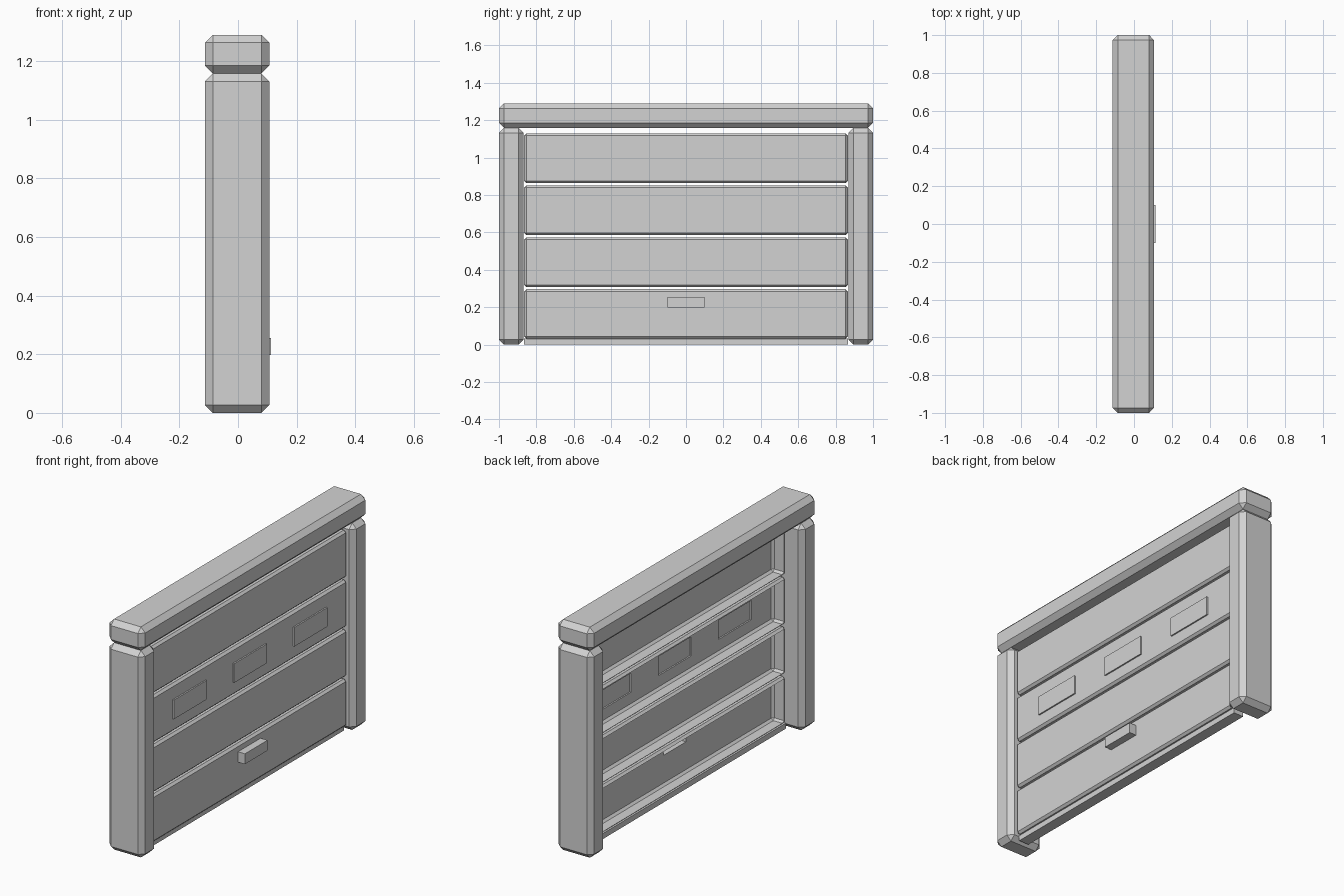
import bpy, bmesh
from mathutils import Vector

if "Cube" in bpy.data.objects:
    bpy.data.objects.remove(bpy.data.objects["Cube"])

grey = bpy.data.materials.new("light grey")
grey.diffuse_color = (0.65, 0.65, 0.65, 1)
grey.use_nodes = True
grey.node_tree.nodes["Principled BSDF"].inputs["Base Color"].default_value = grey.diffuse_color


def finish(bm, name):
    me = bpy.data.meshes.new(name)
    bm.to_mesh(me)
    bm.free()
    me.materials.append(grey)
    ob = bpy.data.objects.new(name, me)
    bpy.context.collection.objects.link(ob)
    return ob


def box_mesh(lo, hi, bevel=0.0):
    bm = bmesh.new()
    bmesh.ops.create_cube(bm, size=1)
    lo, hi = Vector(lo), Vector(hi)
    for v in bm.verts:
        v.co = Vector([(lo[i] + hi[i]) / 2 + v.co[i] * (hi[i] - lo[i]) for i in range(3)])
    if bevel:
        bmesh.ops.bevel(bm, geom=bm.edges[:], offset=bevel, segments=1,
                        profile=0.5, affect='EDGES')
    return bm


BACK, FRONT = -0.113, 0.107      # frame depth
P_BACK, P_FRONT = -0.012, 0.07   # door panel depth


def panel(name, z0, z1, bumps=(), depth=0.0):
    """Hollow door section, open at the back, with raised rectangles on its face."""
    bm = box_mesh((P_BACK, -0.865, z0), (P_FRONT, 0.865, z1), 0.012)
    back = [f for f in bm.faces if f.normal.x < -0.99]
    bmesh.ops.delete(bm, geom=back, context='FACES')
    cuts = set()
    for y0, y1, a, b in bumps:
        cuts |= {(1, y0), (1, y1), (2, a), (2, b)}
    for axis, value in sorted(cuts):
        co, no = Vector(), Vector()
        co[axis], no[axis] = value, 1
        bmesh.ops.bisect_plane(bm, geom=bm.verts[:] + bm.edges[:] + bm.faces[:],
                               plane_co=co, plane_no=no)
    bm.normal_update()
    for y0, y1, a, b in bumps:
        picked = []
        for f in bm.faces:
            c = f.calc_center_median()
            if f.normal.x > 0.99 and y0 < c.y < y1 and a < c.z < b:
                picked.append(f)
        res = bmesh.ops.extrude_face_region(bm, geom=picked)
        for v in res["geom"]:
            if isinstance(v, bmesh.types.BMVert):
                v.co.x += depth
        bmesh.ops.delete(bm, geom=[f for f in picked if f.is_valid], context='FACES_ONLY')
    return finish(bm, name)


# Side posts
for side, y0, y1 in (("left", -1, -0.868), ("right", 0.868, 1)):
    finish(box_mesh((BACK, y0, 0), (FRONT, y1, 1.158), 0.027), side + "_post")

# Header beam
finish(box_mesh((BACK, -1, 1.158), (FRONT, 1, 1.29), 0.027), "header_beam")

# Door sections: handle on the lowest, three windows on the third
handle = [(-0.1, 0.1, 0.197, 0.255)]
windows = [(c - 0.145, c + 0.145, 0.66, 0.767) for c in (-0.533, 0.0, 0.533)]
details = {0: (handle, 0.043), 2: (windows, 0.008)}
for i in range(4):
    z0 = 0.03 + 0.2775 * i
    bumps, depth = details.get(i, ((), 0))
    panel("door_section_%d" % (i + 1), z0, z0 + 0.266, bumps, depth)

# Bottom seal
finish(box_mesh((P_BACK, -0.865, 0), (0.05, 0.865, 0.031)), "bottom_seal")
